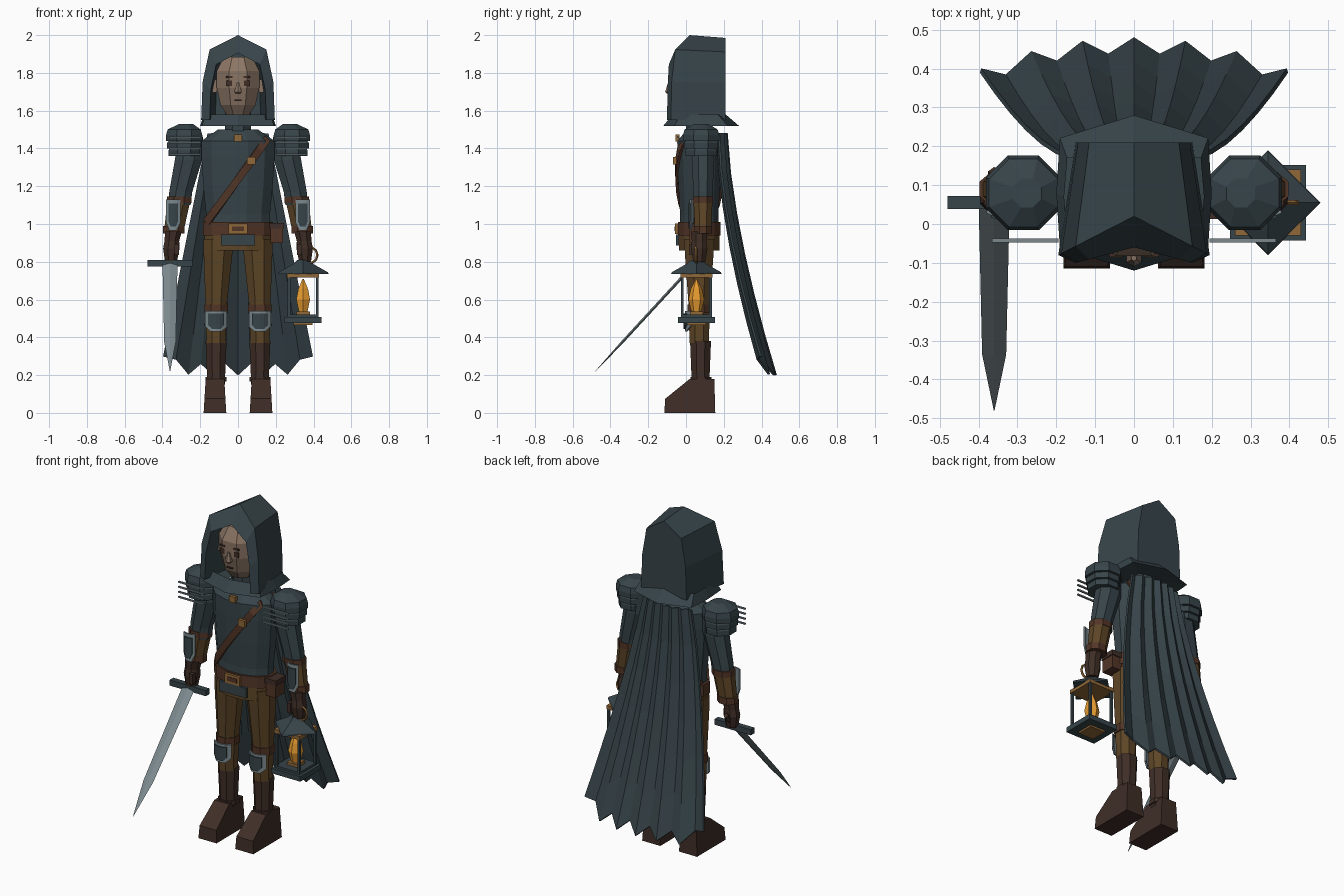
import bpy, bmesh, math
from mathutils import Vector

cube = bpy.data.objects.get("Cube")
if cube:
    bpy.data.objects.remove(cube)


def material(name, *rgb):
    mat = bpy.data.materials.new(name)
    mat.use_nodes = True
    mat.diffuse_color = (*rgb, 1)
    shader = next(node for node in mat.node_tree.nodes if node.type == 'BSDF_PRINCIPLED')
    shader.inputs["Base Color"].default_value = (*rgb, 1)
    return mat


CLOTH = material("slate cloth", .038, .058, .067)
SKIN = material("skin", .26, .18, .13)
TROUSER = material("trouser brown", .11, .06, .02)
BOOT = material("dark leather", .05, .027, .02)
STRAP = material("strap leather", .085, .036, .02)
BRASS = material("brass", .28, .14, .04)
FLAME = material("flame", .8, .33, .03)
STEEL = material("steel", .2, .25, .27)


def mesh(name, mat, verts, faces, thick=0):
    data = bpy.data.meshes.new(name)
    data.from_pydata(verts, [], faces)
    bm = bmesh.new()
    bm.from_mesh(data)
    bmesh.ops.recalc_face_normals(bm, faces=bm.faces)
    bm.to_mesh(data)
    bm.free()
    data.materials.append(mat)
    obj = bpy.data.objects.new(name, data)
    bpy.context.collection.objects.link(obj)
    if thick:
        modifier = obj.modifiers.new("thickness", 'SOLIDIFY')
        modifier.thickness = thick
        modifier.offset = 0


def strips(name, mat, rows, closed=False, caps=False, thick=0):
    """Skin a list of equally long rows of points."""
    count = len(rows[0])
    total = count * len(rows)
    faces = []
    for start in range(0, total - count, count):
        for i in range(count if closed else count - 1):
            j = (i + 1) % count
            faces.append((start + i, start + j, start + count + j, start + count + i))
    if caps:
        faces += [tuple(range(count)), tuple(range(total - count, total))]
    mesh(name, mat, [point for row in rows for point in row], faces, thick)


def loft(name, mat, rings, y=.07, flat=1, sides=8, turn=.5):
    """Horizontal rings given as (x, z, radius); flat scales their depth."""
    rows = []
    for x, z, radius in rings:
        angles = [math.tau * (i + turn) / sides for i in range(sides)]
        rows.append([(x + radius * math.cos(a), y + radius * flat * math.sin(a), z)
                     for a in angles])
    strips(name, mat, rows, closed=True, caps=True)


def band(name, mat, x, z, radius, height, **shape):
    loft(name, mat, [(x, z, radius), (x, z + height, radius)], **shape)


def box(name, mat, centre, size):
    signs = ((-1, -1), (1, -1), (1, 1), (-1, 1))
    half = Vector(size) / 2
    rows = [[Vector(centre) + half * Vector((a, b, c)) for a, b in signs] for c in (-1, 1)]
    strips(name, mat, rows, closed=True, caps=True)


def curved_plate(name, mat, x, y, radius, z, height, width):
    """Shield bent around an upright limb, narrow at the bottom."""
    rows = []
    for up, wide in ((0, .5), (.25, 1), (1, 1)):
        offsets = [width * wide * k / 2 for k in range(-2, 3)]
        rows.append([(x + dx, y - math.sqrt(radius ** 2 - dx ** 2), z + up * height)
                     for dx in offsets])
    strips(name, mat, rows, thick=.008)


def rimmed_guard(name, x, y, radius, z, height, width):
    curved_plate(name + "_rim", STEEL, x, y, radius, z, height, width)
    curved_plate(name, CLOTH, x, y, radius + .006, z + height / 8, height * .75, width * .7)


# Torso, hips and belt
DEPTH = .6
TORSO = [(0, .96, .18), (0, 1.05, .175), (0, 1.2, .19), (0, 1.35, .2), (0, 1.44, .2), (0, 1.5, .11)]
loft("torso", CLOTH, TORSO, flat=DEPTH, sides=12)
band("neck", CLOTH, 0, 1.47, .075, .13)
band("hips", TROUSER, 0, .86, .183, .12, flat=DEPTH, sides=12)
band("belt", STRAP, 0, .94, .193, .07, flat=DEPTH, sides=12)
box("tunic_tab", CLOTH, (0, -.045, .915), (.18, .014, .06))
box("belt_buckle", BRASS, (0, -.05, .975), (.1, .014, .055))
box("buckle_centre", STRAP, (0, -.056, .975), (.065, .008, .025))
box("belt_pouch", STRAP, (.205, .06, .95), (.065, .085, .1))
box("pouch_flap", BOOT, (.205, .06, .99), (.075, .095, .03))
box("neck_clasp", BRASS, (0, -.045, 1.455), (.04, .02, .035))


# Shoulder strap lying on the torso, front and back
def on_torso(x, z, side):
    for (_, low, a), (_, high, b) in zip(TORSO, TORSO[1:]):
        if low <= z <= high:
            radius = a + (b - a) * (z - low) / (high - low) + .007
            return (x, .07 + side * DEPTH * math.sqrt(radius ** 2 - x ** 2), z)


for label, side in (("front", -1), ("back", 1)):
    rows = []
    for i in range(9):
        x, z = .155 - .04 * i, 1.45 - .055 * i
        rows.append([on_torso(x + shift, z - shift, side) for shift in (-.014, .014)])
    strips("strap_" + label, STRAP, rows, thick=.014)
box("strap_buckle", BRASS, (.07, -.06, 1.335), (.045, .02, .04))

# Head and face
loft("head", SKIN, [(0, 1.58, .065), (0, 1.63, .1), (0, 1.72, .122), (0, 1.81, .122),
                    (0, 1.885, .08)], y=.03)
loft("nose", SKIN, [(0, 1.69, .012), (0, 1.7, .022), (0, 1.75, .007)], y=-.088, sides=6)
box("mouth", BOOT, (0, -.079, 1.655), (.035, .009, .007))

# Hood: lining, lip, shell and flat back, all from one arch shape
ARCH = ((0, 1), (.77, .83), (.96, .45), (1, 0))


def arch(width, height, y, lean=0):
    half = [(width * u, y - lean * u, 1.55 + height * v) for u, v in ARCH]
    return [(-x, y, z) for x, y, z in half[:0:-1]] + half


strips("hood", CLOTH, [arch(.12, .38, .18), arch(.15, .355, -.06, .04),
                       arch(.195, .45, .02, .1), arch(.15, .435, .21)], caps=True)

# Flared collar with a point at the front and the back
rows = []
for z, y, wide, deep in ((1.58, .07, .18, .14), (1.52, .08, .2, .2), (1.54, .07, .07, .07)):
    angles = [math.tau * i / 8 for i in range(8)]
    rows.append([(wide * max(-1, min(1, 1.35 * math.sin(a))), y - deep * math.cos(a), z)
                 for a in angles])
strips("hood_collar", CLOTH, rows, closed=True)

# Pleated cape, spreading and sweeping back toward a zigzag hem
rows = []
for step in range(7):
    t = step / 6
    row = []
    for i in range(-6, 7):
        u, valley = i / 6, i % 2
        hem = .2 + .06 * valley + .1 * u ** 8
        fold = (.08 * u * u + .04 * valley) * (1 + t) / 2
        row.append((u * (.16 + .235 * t), .215 + .26 * t ** 1.5 - fold, 1.48 + (hem - 1.48) * t))
    rows.append(row)
strips("cape", CLOTH, rows, thick=.012)

# Paired parts: face details, arms, shoulder armour and legs
for s, label in ((1, "left_"), (-1, "right_")):
    def limb(part, mat, rings, **shape):
        loft(label + part, mat, [(s * x, z, radius) for x, z, radius in rings], **shape)

    box(label + "eye", BOOT, (s * .046, -.08, 1.745), (.03, .009, .03))
    box(label + "brow", BOOT, (s * .046, -.081, 1.778), (.036, .009, .01))
    box(label + "ear", SKIN, (s * .125, .02, 1.73), (.025, .04, .07))

    arm = dict(y=.09, flat=.83)
    limb("sleeve", CLOTH, [(.25, 1.46, .07), (.262, 1.34, .078), (.303, 1.17, .066),
                           (.31, 1.1, .064)], **arm)
    limb("bracer", TROUSER, [(.312, 1.13, .066), (.34, .96, .056)], **arm)
    band(label + "elbow_band", STRAP, s * .312, 1.11, .07, .035, **arm)
    band(label + "wrist_band", STRAP, s * .34, .95, .062, .04, **arm)
    limb("glove", BOOT, [(.342, .96, .048), (.35, .91, .042), (.353, .87, .047), (.355, .8, .034)])
    box(label + "thumb", BOOT, (s * .325, .03, .865), (.024, .03, .06))
    rimmed_guard(label + "forearm_guard", s * .343, .09, .068, .965, .165, .036)

    for i in range(3):
        z, radius = 1.36 + .04 * i, .09 + .007 * i
        rings = [(.285, z, radius), (.285, z + .03, radius)]
        if i == 2:
            rings += [(.285, 1.5, .095), (.275, 1.53, .04)]
        else:
            rings.append((.285, z + .05, radius - .015))
        limb(f"shoulder_plate_{i}", CLOTH, rings, y=.08)
    for i in range(4):
        box(f"{label}shoulder_rod_{i}", STEEL, (s * .28, -.042, 1.37 + .03 * i), (.17, .01, .008))

    limb("trouser_leg", TROUSER, [(.104, .92, .086), (.106, .84, .082), (.115, .58, .062),
                                  (.116, .37, .055)])
    band(label + "knee_band", STRAP, s * .116, .53, .067, .045)
    rimmed_guard(label + "knee_guard", s * .116, .07, .072, .43, .11, .056)
    limb("boot_shaft", BOOT, [(.116, .38, .06), (.116, .15, .05)], y=.077)
    band(label + "boot_cuff", BOOT, s * .116, .165, .06, .025, y=.08)
    profile = ((.155, 0), (.15, .18), (.02, .18), (-.11, .075), (-.115, 0))
    soles = [[(s * .122 + k * .06 * (1 - z), y, z) for y, z in profile] for k in (-1, 1)]
    strips(label + "boot_foot", BOOT, soles, closed=True, caps=True)

# Sword in the right hand, sloping down to the front
hilt, tip = Vector((-.36, .055, .8)), Vector((-.36, -.48, .22))
along = tip - hilt
across = Vector((1, 0, 0))
normal = across.cross(along).normalized()


def section(t, wide, deep):
    centre = hilt + along * t
    return [centre + across * wide, centre + normal * deep,
            centre - across * wide, centre - normal * deep]


strips("sword_blade", STEEL, [section(0, .04, .008), section(.73, .031, .007),
                              section(1, .001, .001)], closed=True, caps=True)
strips("sword_grip", BOOT, [section(-.15, .016, .016), section(0, .016, .016)],
       closed=True, caps=True)
box("sword_guard", CLOTH, (-.36, .055, .793), (.24, .034, .034))

# Lantern in the left hand
X, Y = .345, .055
loft("lantern_roof", CLOTH, [(X, .735, .135), (X, .745, .13), (X, .79, .05), (X, .81, .03)],
     y=Y, sides=4, turn=0)
for part, mat, z, width, height in (
        ("lid", BRASS, .728, .17, .022), ("base", CLOTH, .492, .195, .03),
        ("step", CLOTH, .513, .16, .014), ("foot", BRASS, .474, .1, .016),
        ("candle_holder", BRASS, .528, .07, .018)):
    box("lantern_" + part, mat, (X, Y, z), (width, width, height))
for i in (-.075, .075):
    for j in (-.075, .075):
        box("lantern_post", CLOTH, (X + i, Y + j, .615), (.014, .014, .215))
loft("lantern_flame", FLAME, [(X, .535, .026), (X, .6, .042), (X, .655, .03), (X, .71, .004)],
     y=Y, sides=6)
bpy.ops.mesh.primitive_torus_add(major_segments=10, minor_segments=5, major_radius=.042,
                                 minor_radius=.007, location=(.378, Y, .835),
                                 rotation=(math.pi / 2, 0, 0))
handle = bpy.context.object
handle.name = "lantern_handle"
handle.data.materials.append(BRASS)
